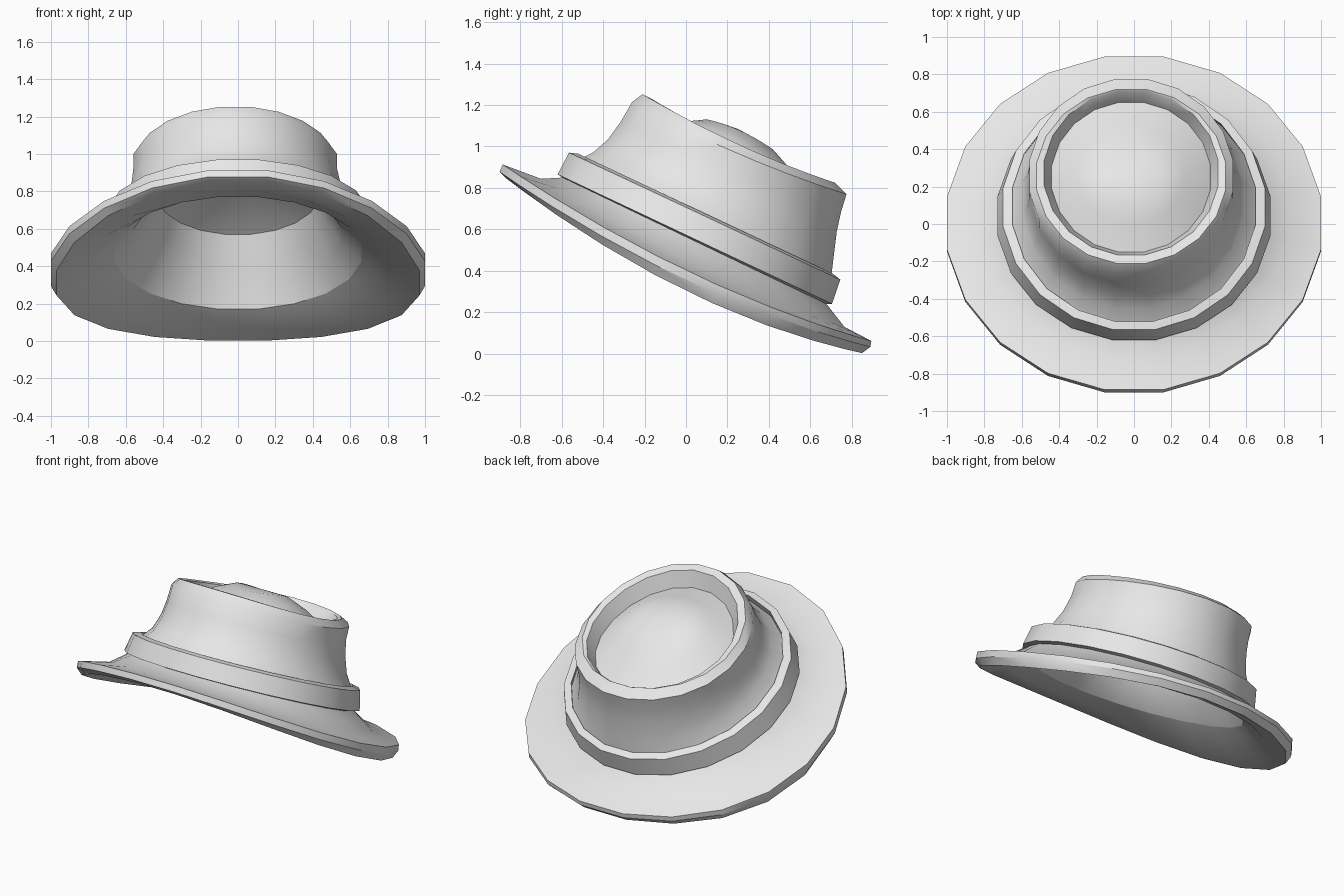
import bpy, bmesh, math

if "Cube" in bpy.data.objects:
    bpy.data.objects.remove(bpy.data.objects["Cube"])

SIDES = 20
STEP = 2 * math.pi / SIDES
PEAK = math.cos(STEP / 2)      # rings have a flat side at front and at each side

felt = bpy.data.materials.new("light_grey_felt")
felt.diffuse_color = (0.8, 0.8, 0.8, 1)
felt.use_nodes = True
felt.node_tree.nodes["Principled BSDF"].inputs["Base Color"].default_value = felt.diffuse_color


def ring(bm, front, back, rx, sag=0.0, cx=0.0):
    """Tilted oval through a front and a back (y, z) point; its sides droop by sag."""
    cy, cz = (front[0] + back[0]) / 2, (front[1] + back[1]) / 2
    ry, rz = (back[0] - front[0]) / 2, (back[1] - front[1]) / 2
    verts = []
    for i in range(SIDES):
        a = (i + 0.5) * STEP
        c, s = math.cos(a) / PEAK, math.sin(a) / PEAK
        verts.append(bm.verts.new((cx + rx * c, cy + ry * s,
                                   cz + rz * s - sag * math.cos(a) ** 2)))
    return verts


def loft(name, rings, tip=None, closed=False):
    """Skin a list of rings, optionally ending in a point or joining last to first."""
    bm = bmesh.new()
    loops = [ring(bm, *r) for r in rings]
    pairs = list(zip(loops, loops[1:]))
    if closed:
        pairs.append((loops[-1], loops[0]))
    for a, b in pairs:
        for i in range(SIDES):
            j = (i + 1) % SIDES
            bm.faces.new((a[i], a[j], b[j], b[i]))
    if tip:
        t = bm.verts.new(tip)
        last = loops[-1]
        for i in range(SIDES):
            bm.faces.new((last[i], last[(i + 1) % SIDES], t))
    bmesh.ops.recalc_face_normals(bm, faces=bm.faces)
    # open shells: make the tip face the right way
    if tip:
        bm.faces.ensure_lookup_table()
        up = bm.faces[-1].normal.z > 0
        if up != (name == "crown"):
            bmesh.ops.reverse_faces(bm, faces=bm.faces)
    mesh = bpy.data.meshes.new(name)
    bm.to_mesh(mesh)
    bm.free()
    mesh.materials.append(felt)
    ob = bpy.data.objects.new(name, mesh)
    bpy.context.collection.objects.link(ob)
    bpy.ops.object.select_all(action='DESELECT')
    ob.select_set(True)
    bpy.context.view_layer.objects.active = ob
    bpy.ops.object.shade_smooth_by_angle(angle=math.radians(32))
    return ob


opening = ((-0.57, 0.77), (0.64, 0.17), 0.66, 0.0)

# Brim: neck, upper surface, thick rim, underside
loft("brim", [
    opening,
    ((-0.59, 0.85), (0.67, 0.25), 0.69, 0.0),
    ((-0.70, 0.845), (0.765, 0.13), 0.82, 0.05),
    ((-0.885, 0.915), (0.895, 0.063), 1.0, 0.09),
    ((-0.90, 0.88), (0.89, 0.035), 1.0, 0.10),
    ((-0.87, 0.85), (0.85, 0.005), 0.97, 0.12),
    ((-0.72, 0.80), (0.74, 0.07), 0.80, 0.06),
], closed=True)

# Lining: hollow inside of the crown
loft("lining", [
    opening,
    ((-0.45, 0.81), (0.64, 0.30), 0.56),
    ((-0.34, 0.91), (0.63, 0.43), 0.48),
    ((-0.25, 1.00), (0.62, 0.57), 0.43),
    ((0.0, 0.98), (0.46, 0.76), 0.24),
], tip=(0, 0.22, 0.91))

# Hat band: raised strip around the crown base
loft("hat_band", [
    ((-0.58, 0.84), (0.67, 0.24), 0.69),
    ((-0.62, 0.865), (0.705, 0.24), 0.73),
    ((-0.565, 0.97), (0.745, 0.357), 0.70),
    ((-0.52, 0.965), (0.71, 0.385), 0.65),
], closed=True)

# Crown: waisted wall, raised lip, sunken top with a dome
loft("crown", [
    ((-0.53, 0.93), (0.70, 0.36), 0.655),
    ((-0.45, 0.97), (0.712, 0.46), 0.59, 0.0, -0.005),
    ((-0.38, 1.03), (0.728, 0.59), 0.56, 0.01, -0.01),
    ((-0.315, 1.12), (0.75, 0.69), 0.545, 0.02, -0.015),
    ((-0.26, 1.215), (0.775, 0.77), 0.545, 0.03, -0.015),
    ((-0.21, 1.253), (0.72, 0.825), 0.505, 0.03, -0.015),
    ((-0.165, 1.23), (0.71, 0.82), 0.465, 0.03, -0.015),
    ((-0.15, 1.12), (0.65, 0.75), 0.425, 0.03, -0.015),
    ((0.0, 1.12), (0.53, 0.86), 0.28, -0.03, -0.015),
    ((0.10, 1.13), (0.42, 0.985), 0.16, -0.02, -0.015),
], tip=(-0.015, 0.25, 1.085))
